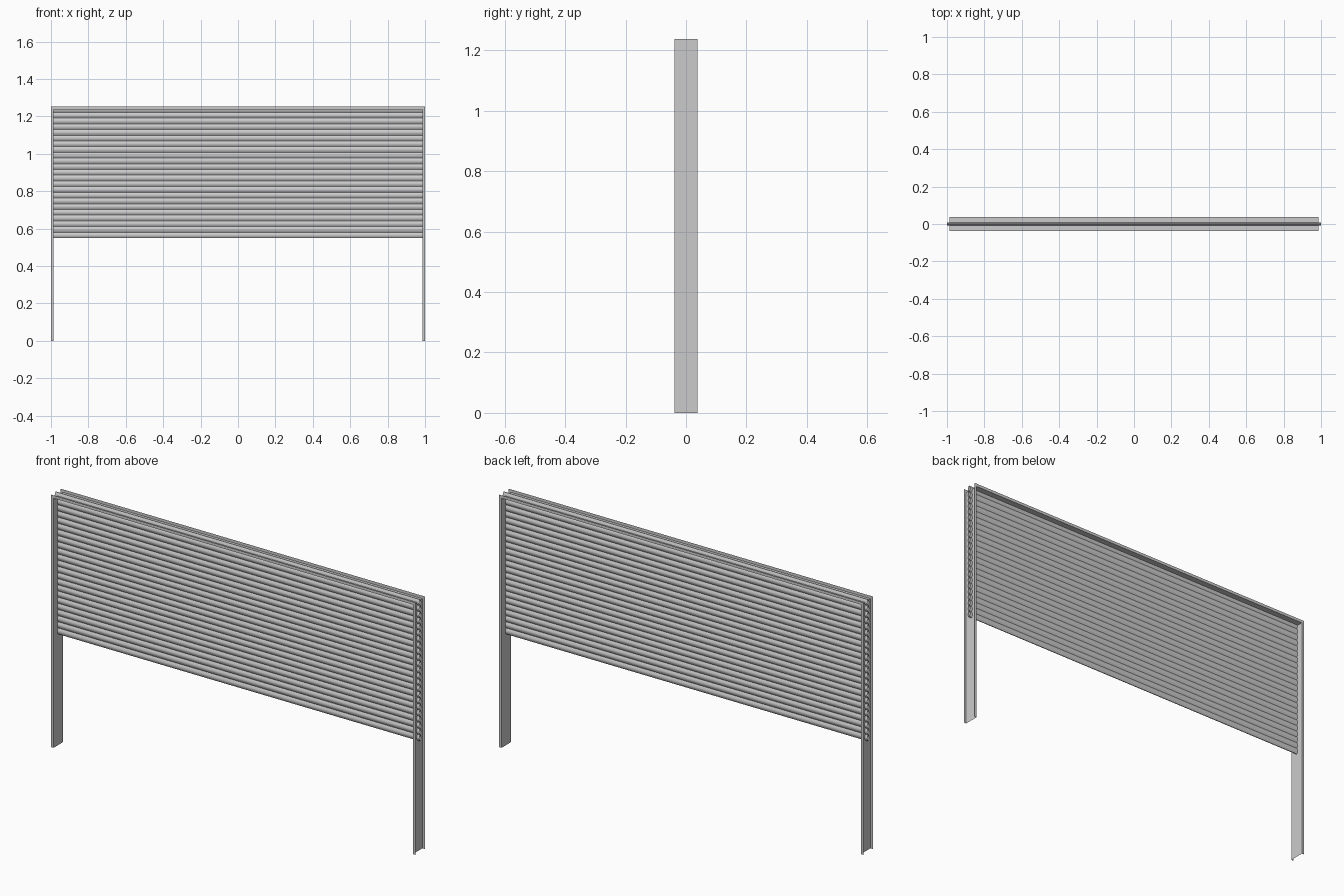
import bpy, math

if "Cube" in bpy.data.objects:
    bpy.data.objects.remove(bpy.data.objects["Cube"])

X_IN, X_OUT = 0.9855, 1.0      # web and flange edge of the side channels
Z_IN, Z_OUT = 1.2375, 1.252    # web and flange edge of the top channel
Y = 0.038                      # half depth of the frame
Z0, SLATS = 0.55, 23           # curtain bottom and slat count


def make(name, verts, faces):
    me = bpy.data.meshes.new(name)
    me.from_pydata(verts, [], faces)
    ob = bpy.data.objects.new(name, me)
    bpy.context.collection.objects.link(ob)
    return ob


def channel(name, start, end):
    """Thin sheet U-channel; start/end are (inner, outer) xz points."""
    verts = []
    for inner, outer in (start, end):
        for (x, z), y in ((outer, -Y), (inner, -Y), (inner, Y), (outer, Y)):
            verts.append((x, y, z))
    return make(name, verts, [(i, i + 1, i + 5, i + 4) for i in range(3)])


# frame: two outward-opening side channels and an upward-opening top channel, mitred
for side, s in (("left", -1), ("right", 1)):
    channel(side + "_guide_rail", ((s * X_IN, 0), (s * X_OUT, 0)),
            ((s * X_IN, Z_IN), (s * X_OUT, Z_OUT)))
channel("top_rail", ((-X_IN, Z_IN), (-X_OUT, Z_OUT)), ((X_IN, Z_IN), (X_OUT, Z_OUT)))

# curtain slat: hollow, convex front and back, pinched where slats interlock
pitch = (Z_OUT - Z0) / SLATS
N = 8
front = [(-0.002 - 0.006 * math.sin(math.pi * i / N), Z0 + pitch * i / N)
         for i in range(N + 1)]
profile = front + [(-y, z) for y, z in reversed(front)]
n = len(profile)
verts = [(x, y, z) for x in (-X_OUT, X_OUT) for y, z in profile]
faces = [(i, (i + 1) % n, n + (i + 1) % n, n + i) for i in range(n)]
slat = make("curtain_slats", verts, faces)
arr = slat.modifiers.new("stack", 'ARRAY')
arr.count = SLATS
arr.use_relative_offset = False
arr.use_constant_offset = True
arr.constant_offset_displace = (0, 0, pitch)
bpy.context.view_layer.objects.active = slat
slat.select_set(True)
bpy.ops.object.shade_smooth_by_angle(angle=math.radians(40))
